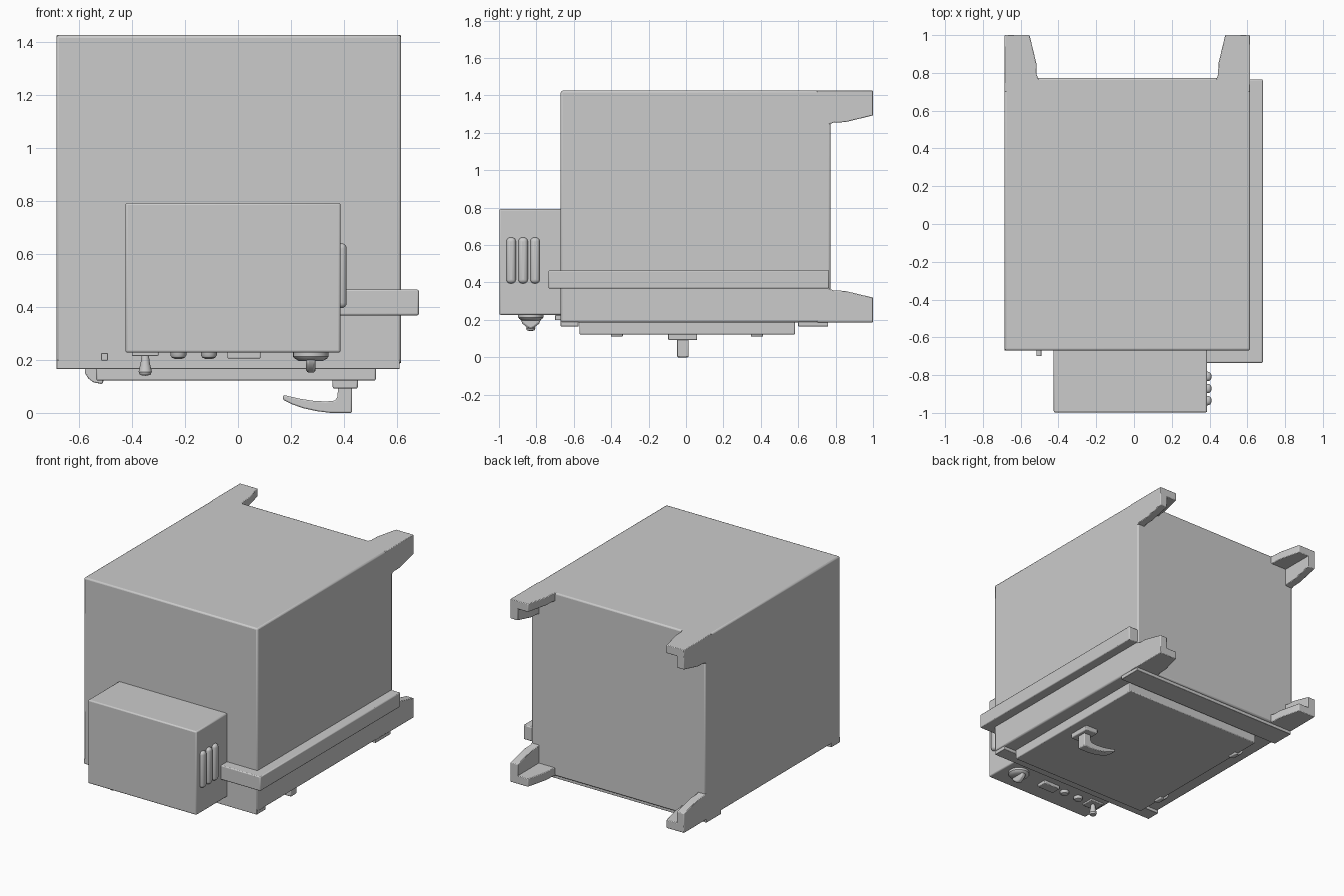
import bpy, bmesh, math
from mathutils import Vector

if "Cube" in bpy.data.objects:
    bpy.data.objects.remove(bpy.data.objects["Cube"])


def finish(name, bm, bevel=0.0, segs=2):
    bmesh.ops.recalc_face_normals(bm, faces=bm.faces)
    me = bpy.data.meshes.new(name)
    bm.to_mesh(me)
    bm.free()
    ob = bpy.data.objects.new(name, me)
    bpy.context.collection.objects.link(ob)
    if bevel:
        m = ob.modifiers.new("Bevel", 'BEVEL')
        m.width, m.segments, m.limit_method = bevel, segs, 'ANGLE'
        m.angle_limit = math.radians(35)
    bpy.ops.object.select_all(action='DESELECT')
    ob.select_set(True)
    bpy.context.view_layer.objects.active = ob
    bpy.ops.object.shade_smooth_by_angle(angle=math.radians(35))
    return ob


def box(name, x, y, z, bevel=0.005, segs=2):
    bm = bmesh.new()
    bmesh.ops.create_cube(bm, size=1)
    for v in bm.verts:
        v.co = Vector([(a + b) / 2 + c * (b - a) for (a, b), c in zip((x, y, z), v.co)])
    return finish(name, bm, bevel, segs)


def prism(name, pts, axis, lo, hi, bevel=0.004):
    # extrude a 2D outline along one axis; outline uses the other two axes in order
    def place(p, d):
        c = list(p)
        c.insert(axis, d)
        return c
    bm = bmesh.new()
    f = bm.faces.new([bm.verts.new(place(p, lo)) for p in pts])
    r = bmesh.ops.extrude_face_region(bm, geom=[f])
    for v in r["geom"]:
        if isinstance(v, bmesh.types.BMVert):
            v.co[axis] = hi
    return finish(name, bm, bevel)


def lathe(name, profile, x, y, n=32):
    # spin (radius, z) profile around a vertical axis
    bm = bmesh.new()
    vs = [bm.verts.new((r, 0, z)) for r, z in profile]
    es = [bm.edges.new(e) for e in zip(vs, vs[1:])]
    bmesh.ops.spin(bm, geom=vs + es, cent=(0, 0, 0), axis=(0, 0, 1),
                   angle=math.tau, steps=n, use_duplicate=False)
    bmesh.ops.remove_doubles(bm, verts=bm.verts, dist=1e-4)
    bmesh.ops.translate(bm, verts=bm.verts, vec=(x, y, 0))
    return finish(name, bm)


# main cabinet and strips on the door side
X0, X1, Z0, Z1, YB = -0.685, 0.615, 0.187, 1.425, 0.773
box("cabinet", (X0, X1), (-0.67, YB), (Z0, Z1), 0.01)
box("front_frame_strip", (X0, 0.61), (-0.67, -0.575), (0.165, 0.2), 0.003)
box("back_frame_strip", (X0, 0.61), (0.6, 0.76), (0.165, 0.2), 0.003)

# four angle-section legs, each from a side plate and a flat plate
T = 0.055
for sx, xe in (("left", X0), ("right", X1)):
    for sz, ze in (("upper", Z1), ("lower", Z0)):
        dx = 1 if sx == "left" else -1
        dz = -1 if sz == "upper" else 1
        outline = [(0, 0.7), (0, 1.0), (0.132, 1.0), (0.168, 0.85),
                   (0.17, 0.79), (0.18, 0.765), (0.18, 0.7)]
        prism(f"{sx}_{sz}_leg_flat", [(xe + dx * u, y) for u, y in outline],
              2, ze, ze + dz * T)
        prism(f"{sx}_{sz}_leg_side", [(y, ze + dz * u) for u, y in outline],
              0, xe, xe + dx * T)

# wrap-around rail
prism("side_rail", [(0.35, -0.735), (0.682, -0.735), (0.682, 0.765),
                    (0.6, 0.765), (0.6, -0.66), (0.35, -0.66)], 2, 0.368, 0.465, 0.006)

# control box with vent louvres
box("control_box", (-0.425, 0.387), (-0.998, -0.66), (0.227, 0.792), 0.008)
for i in range(3):
    y = -0.935 + 0.064 * i
    box(f"vent_louvre_{i}", (0.36, 0.41), (y - 0.025, y + 0.025), (0.395, 0.64), 0.02, 4)

# controls beneath the box
lathe("dial", [(0, 0.235), (0.067, 0.235), (0.067, 0.212), (0.06, 0.204),
               (0.045, 0.196), (0, 0.196)], 0.275, -0.83)
prism("dial_pointer", [(-0.885, 0.205), (-0.875, 0.18), (-0.85, 0.16), (-0.83, 0.15),
                       (-0.81, 0.16), (-0.785, 0.18), (-0.775, 0.205)], 0, 0.257, 0.293, 0.01)
box("display", (-0.04, 0.085), (-0.865, -0.795), (0.205, 0.235), 0.004)
for i, x in enumerate((-0.225, -0.11)):
    lathe(f"button_{i}", [(0, 0.235), (0.03, 0.235), (0.03, 0.217), (0.024, 0.208),
                          (0.013, 0.204), (0, 0.203)], x, -0.83, 24)
box("switch_plate", (-0.4, -0.3), (-0.875, -0.785), (0.215, 0.235), 0.004)
lathe("switch_lever", [(0, 0.225), (0.013, 0.225), (0.017, 0.19), (0.025, 0.155),
                       (0.02, 0.143), (0, 0.14)], -0.35, -0.83, 24)
box("small_catch", (-0.517, -0.49), (-0.7, -0.66), (0.198, 0.225), 0.003)

# door and curved hinges
box("door", (-0.535, 0.52), (-0.57, 0.583), (0.122, 0.2), 0.006)
for side, y in (("front", -0.37), ("back", 0.38)):
    outer = [(-0.578, 0.17), (-0.577, 0.15), (-0.565, 0.13), (-0.545, 0.115),
             (-0.515, 0.109), (-0.508, 0.115), (-0.508, 0.13), (-0.53, 0.14), (-0.535, 0.17)]
    prism(f"{side}_hinge", outer, 1, y - 0.032, y + 0.032)

# latch handle
box("handle_plate", (0.357, 0.452), (-0.095, 0.06), (0.092, 0.128), 0.006)
grip = [(0.17, 0.068), (0.17, 0.05), (0.2, 0.034), (0.245, 0.018), (0.3, 0.006),
        (0.35, 0.0), (0.43, 0.0), (0.43, 0.1), (0.378, 0.1), (0.375, 0.06),
        (0.365, 0.046), (0.33, 0.043), (0.28, 0.046), (0.23, 0.054)]
prism("handle_grip", grip, 1, -0.047, 0.014, 0.005)
